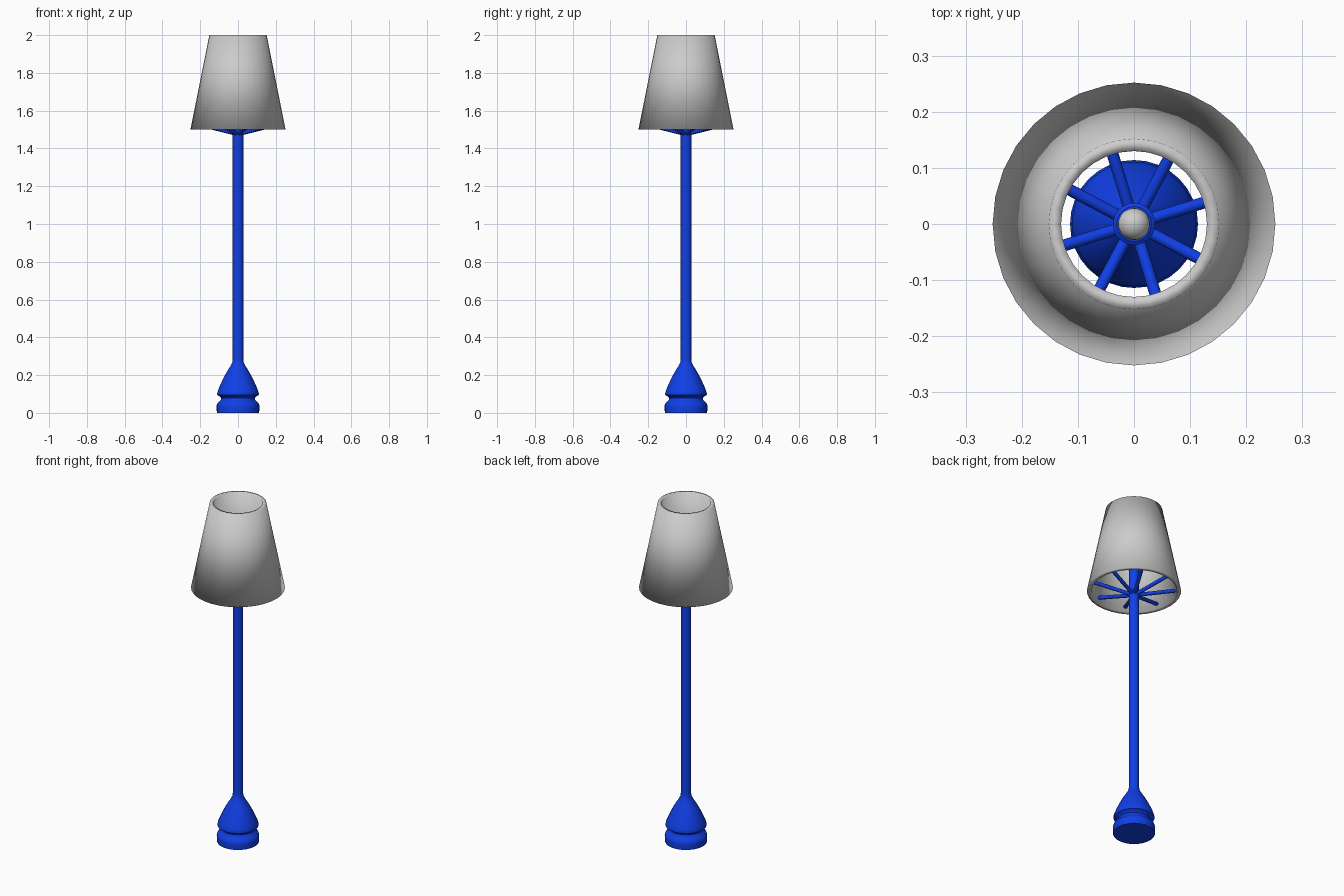
import bpy, bmesh, math
from mathutils import Vector

if "Cube" in bpy.data.objects:
    bpy.data.objects.remove(bpy.data.objects["Cube"])

blue = bpy.data.materials.new("blue_paint")
blue.diffuse_color = (0.005, 0.05, 0.8, 1)
blue.use_nodes = True
blue.node_tree.nodes["Principled BSDF"].inputs["Base Color"].default_value = blue.diffuse_color


def finish(name, bm, mat=None, angle=None):
    """Turn a bmesh into a smooth-shaded object."""
    bmesh.ops.recalc_face_normals(bm, faces=bm.faces[:])
    mesh = bpy.data.meshes.new(name)
    bm.to_mesh(mesh)
    bm.free()
    ob = bpy.data.objects.new(name, mesh)
    bpy.context.collection.objects.link(ob)
    if mat:
        mesh.materials.append(mat)
    for o in bpy.context.selected_objects:
        o.select_set(False)
    ob.select_set(True)
    bpy.context.view_layer.objects.active = ob
    if angle is None:
        bpy.ops.object.shade_smooth()
    else:
        bpy.ops.object.shade_smooth_by_angle(angle=math.radians(angle))
    return ob


def lathe(name, profile, mat=None, angle=None, closed=False, n=32):
    """Revolve (radius, z) points around z; caps open ends unless closed."""
    bm = bmesh.new()
    rings = [[bm.verts.new((r * math.cos(2 * math.pi * i / n),
                            r * math.sin(2 * math.pi * i / n), z))
              for i in range(n)] for r, z in profile]
    pairs = list(zip(rings, rings[1:]))
    if closed:
        pairs.append((rings[-1], rings[0]))
    else:
        bm.faces.new(rings[0])
        bm.faces.new(rings[-1])
    for a, b in pairs:
        for i in range(n):
            j = (i + 1) % n
            bm.faces.new((a[i], a[j], b[j], b[i]))
    return finish(name, bm, mat, angle)


# Turned foot flowing into the pole
lathe("base_and_pole", [
    (0.112, 0), (0.113, 0.02), (0.114, 0.035), (0.110, 0.05), (0.098, 0.061),
    (0.090, 0.07), (0.089, 0.08), (0.097, 0.088), (0.109, 0.094),
    (0.111, 0.101), (0.106, 0.118), (0.096, 0.143), (0.084, 0.17),
    (0.070, 0.198), (0.054, 0.226), (0.039, 0.25), (0.029, 0.27),
    (0.028, 0.285), (0.028, 1.65)], blue, 40)

# Bulb socket
lathe("socket", [(0.028, 1.63), (0.0375, 1.645), (0.0375, 1.70),
                 (0.031, 1.705)], blue, 35)

# Bulb
bulb = [(0.022, 1.69), (0.026, 1.72)]
bulb += [(0.0285 * math.cos(math.radians(a)),
          1.75 + 0.0285 * math.sin(math.radians(a))) for a in range(0, 90, 15)]
bulb.append((0.001, 1.7785))
lathe("bulb", bulb)

# Spokes holding the shade
bm = bmesh.new()
for k in range(8):
    a = math.radians(17 + 45 * k)
    start = Vector((0, 0, 1.475))
    end = Vector((0.226 * math.cos(a), 0.226 * math.sin(a), 1.53))
    d = end - start
    mat = d.to_track_quat('Z', 'Y').to_matrix().to_4x4()
    mat.translation = (start + end) / 2
    bmesh.ops.create_cone(bm, cap_ends=True, segments=12, radius1=0.0105,
                          radius2=0.0105, depth=d.length, matrix=mat)
finish("shade_spokes", bm, blue, 40)

# Hollow tapered shade, smooth across its rims
lathe("shade", [(0.252, 1.5), (0.152, 2.0), (0.130, 2.0), (0.230, 1.5)],
      closed=True)
